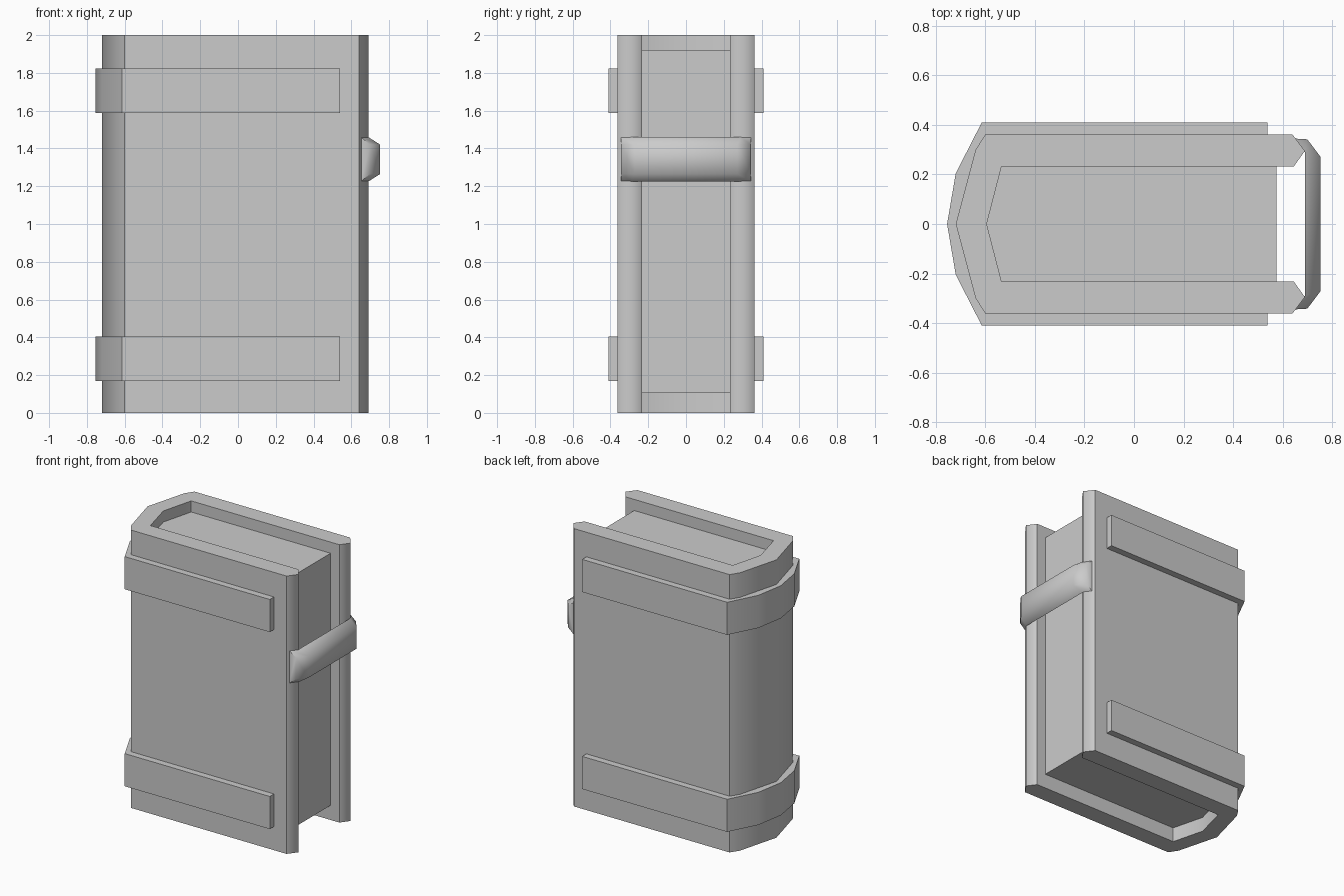
import bpy
import bmesh
from math import radians
from mathutils import Vector

cube = bpy.data.objects.get("Cube")
if cube:
    bpy.data.objects.remove(cube, do_unlink=True)

GREY = (0.6, 0.6, 0.6, 1)
grey = bpy.data.materials.new("plain grey")
grey.use_nodes = True
grey.diffuse_color = GREY
grey.node_tree.nodes["Principled BSDF"].inputs["Base Color"].default_value = GREY


def finish(name, bm, angle):
    """Turn a bmesh into a smooth shaded object with sharp corners."""
    bmesh.ops.recalc_face_normals(bm, faces=bm.faces)
    mesh = bpy.data.meshes.new(name)
    bm.to_mesh(mesh)
    bm.free()
    mesh.materials.append(grey)
    obj = bpy.data.objects.new(name, mesh)
    bpy.context.collection.objects.link(obj)
    bpy.ops.object.select_all(action='DESELECT')
    obj.select_set(True)
    bpy.context.view_layer.objects.active = obj
    bpy.ops.object.shade_smooth_by_angle(angle=radians(angle))
    return obj


def mirrored(half):
    """Complete a half path, given from +y towards y = 0, across the x axis."""
    return half + [(x, -y) for x, y in reversed(half) if y > 0]


def prism(name, outline, z0, z1):
    bm = bmesh.new()
    face = bm.faces.new([bm.verts.new((x, y, z0)) for x, y in outline])
    up = bmesh.ops.extrude_face_region(bm, geom=[face], use_keep_orig=True)
    verts = [g for g in up["geom"] if isinstance(g, bmesh.types.BMVert)]
    bmesh.ops.translate(bm, verts=verts, vec=Vector((0, 0, z1 - z0)))
    return finish(name, bm, 50)


# Cover: two boards joined by a faceted, rounded spine
TIP = 0.69
outer = mirrored([(TIP, 0.295), (0.64, 0.362), (-0.60, 0.362), (-0.64, 0.30), (-0.72, 0)])
inner = mirrored([(0.645, 0.232), (-0.535, 0.232), (-0.595, 0)])
cover = prism("cover", outer + inner[::-1], 0, 2)

# Rounded shading across the board tips
mesh = cover.data
for edge in mesh.edges:
    a, b = (mesh.vertices[i].co for i in edge.vertices)
    if min(a.x, b.x) > TIP - 0.01 and abs(a.z - b.z) > 1:
        edge.use_edge_sharp = False

# Page block, recessed at the head, foot and fore edge
pages = mirrored([(0.575, 0.235), (-0.537, 0.235), (-0.60, 0)])
prism("pages", pages, 0.105, 1.92)

# Two straps around the spine
band_outer = mirrored([(0.54, 0.41), (-0.615, 0.41), (-0.72, 0.205), (-0.755, 0)])
band_inner = mirrored([(0.54, 0.358), (-0.598, 0.358), (-0.638, 0.298), (-0.715, 0)])
for name, low in (("lower_strap", 0.17), ("upper_strap", 1.588)):
    prism(name, band_outer + band_inner[::-1], low, low + 0.235)

# Clasp: a bevelled bar bridging the boards at the fore edge
clasp_inner = mirrored([(0.65, 0.345), (TIP, 0.29)])
clasp_outer = mirrored([(0.70, 0.342), (0.753, 0.272)])
bm = bmesh.new()
rings = []
for (xi, yi), (xo, yo) in zip(clasp_inner, clasp_outer):
    rings.append([bm.verts.new(p) for p in (
        (xi, yi, 1.225), (xo, yo, 1.265), (xo, yo, 1.42), (xi, yi, 1.46))])
for r, s in zip(rings, rings[1:]):
    for i in range(4):
        j = (i + 1) % 4
        bm.faces.new((r[i], r[j], s[j], s[i]))
bm.faces.new(rings[0])
bm.faces.new(rings[-1])
finish("clasp", bm, 52)
